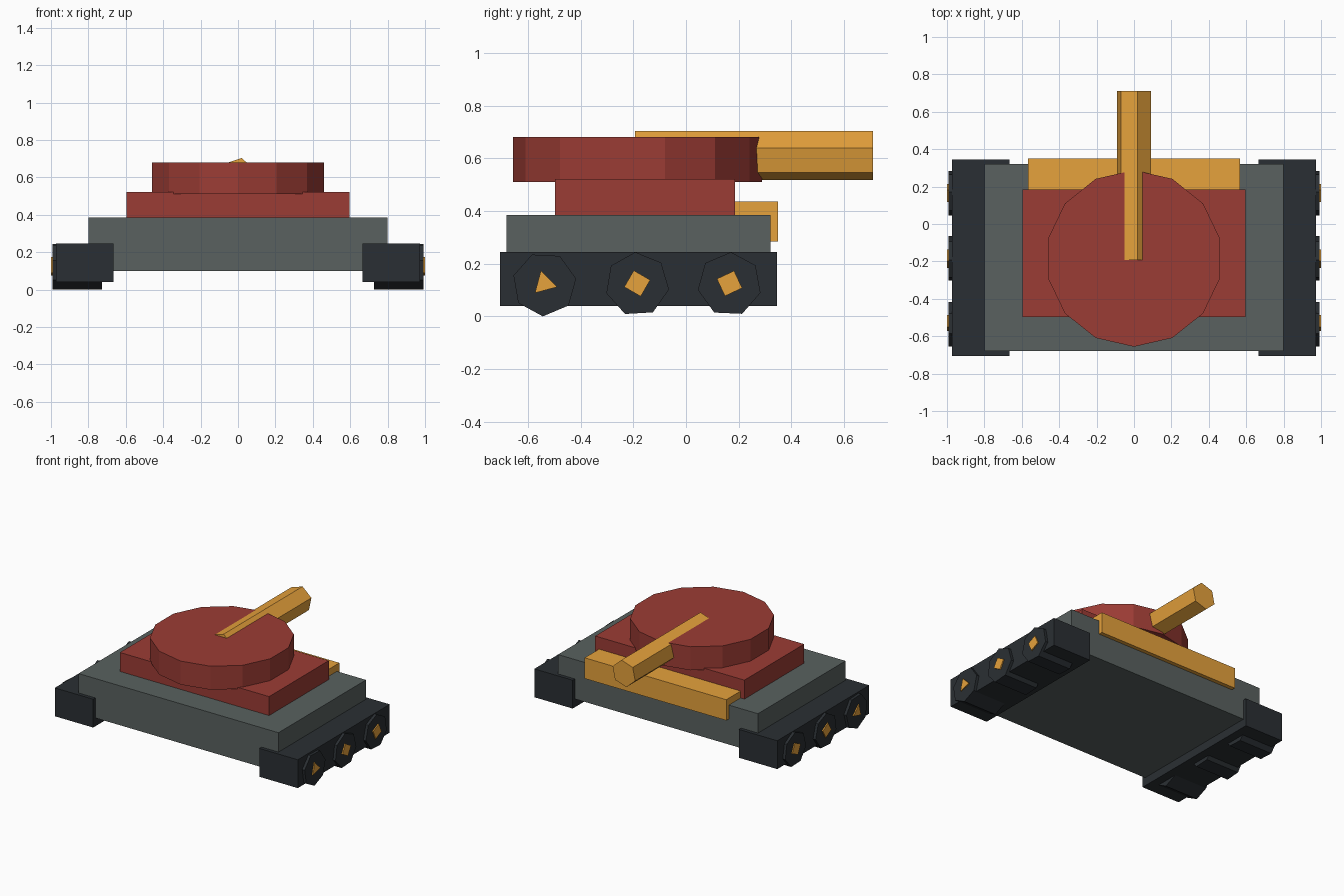
import bpy, bmesh
from math import cos, sin, radians, tau

if "Cube" in bpy.data.objects:
    bpy.data.objects.remove(bpy.data.objects["Cube"])


def material(name, rgb):
    m = bpy.data.materials.new(name)
    m.diffuse_color = (*rgb, 1)
    m.use_nodes = True
    m.node_tree.nodes["Principled BSDF"].inputs["Base Color"].default_value = m.diffuse_color
    return m


ORANGE = material("orange", (0.79, 0.36, 0.045))
RED = material("red", (0.33, 0.045, 0.035))
HULL = material("hull_grey", (0.10, 0.12, 0.115))
DARK = material("dark_grey", (0.023, 0.028, 0.033))


def prism(name, ring, offset, mat, mirror=False):
    """Extrude a closed ring of points along offset."""
    bm = bmesh.new()
    face = bm.faces.new([bm.verts.new(p) for p in ring])
    ext = bmesh.ops.extrude_face_region(bm, geom=[face], use_keep_orig=True)
    moved = [g for g in ext["geom"] if isinstance(g, bmesh.types.BMVert)]
    bmesh.ops.translate(bm, verts=moved, vec=offset)
    bmesh.ops.recalc_face_normals(bm, faces=bm.faces)
    mesh = bpy.data.meshes.new(name)
    bm.to_mesh(mesh)
    bm.free()
    mesh.materials.append(mat)
    ob = bpy.data.objects.new(name, mesh)
    bpy.context.collection.objects.link(ob)
    if mirror:
        ob.modifiers.new("mirror", "MIRROR")
    return ob


def box(name, x, y, z, mat, mirror=False):
    ring = [(x[0], y[0], z[0]), (x[1], y[0], z[0]), (x[1], y[1], z[0]), (x[0], y[1], z[0])]
    return prism(name, ring, (0, 0, z[1] - z[0]), mat, mirror)


def circle(n, r, phase):
    return [(r * cos(a), r * sin(a)) for a in (radians(phase) + tau * i / n for i in range(n))]


# Hull, turret base and rear bar
box("hull", (-0.80, 0.80), (-0.68, 0.32), (0.10, 0.385), HULL)
box("turret_base", (-0.597, 0.597), (-0.497, 0.185), (0.36, 0.522), RED)
box("rear_bar", (-0.567, 0.567), (0.17, 0.349), (0.285, 0.435), ORANGE)

# Turret: 14-sided disc
prism("turret", [(u, v - 0.184, 0.51) for u, v in circle(14, 0.472, 90)], (0, 0, 0.17), RED)

# Barrel: hexagonal bar sunk into the turret roof
prism("barrel", [(u, -0.193, v + 0.61) for u, v in circle(6, 0.095, 18)], (0, 0.903, 0), ORANGE)

# Track blocks
box("track", (0.665, 0.972), (-0.705, 0.345), (0.04, 0.245), DARK, True)

# Wheels with faceted hubs: (y, wheel phase, hub sides, hub phase)
for i, (y, wp, n, hp) in enumerate([(-0.537, 10, 3, 105), (-0.185, 42, 4, 15), (0.165, 36, 4, 70)]):
    prism(f"wheel_{i + 1}", [(0.727, y + u, v + 0.122) for u, v in circle(7, 0.122, wp)],
          (0.265, 0, 0), DARK, True)
    prism(f"wheel_hub_{i + 1}", [(0.95, y + u, v + 0.125) for u, v in circle(n, 0.051, hp)],
          (0.05, 0, 0), ORANGE, True)
